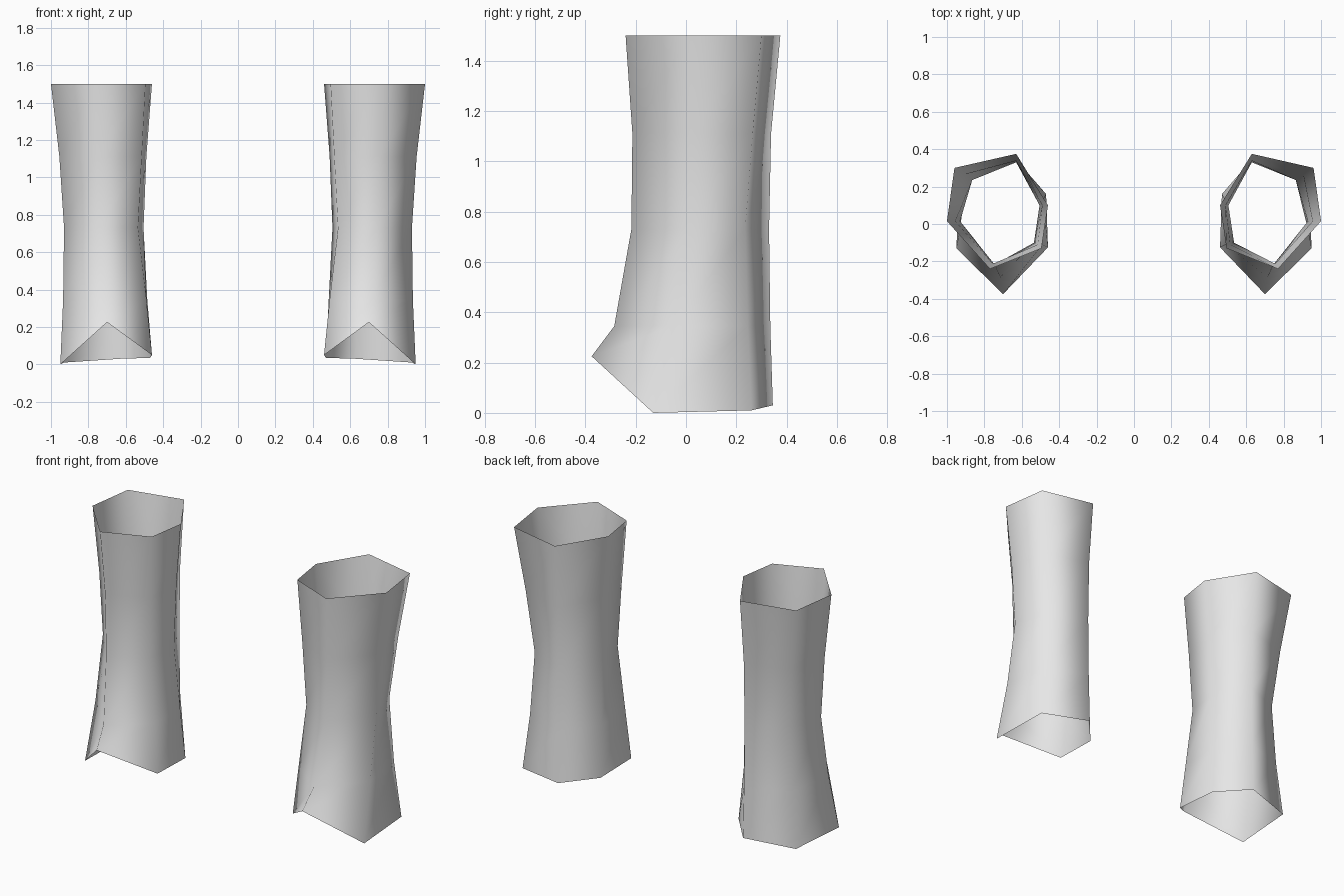
import bpy
import bmesh

cube = bpy.data.objects.get("Cube")
if cube:
    bpy.data.objects.remove(cube, do_unlink=True)

# Single plain grey
grey = bpy.data.materials.new("light_grey")
grey.use_nodes = True
colour = (0.8, 0.8, 0.8, 1.0)
grey.diffuse_color = colour
grey.node_tree.nodes["Principled BSDF"].inputs["Base Color"].default_value = colour

# Six-sided rings, bottom to top; each runs back, inner back, inner front,
# front, outer front, outer back
HEM = [(0.63, 0.345, 0.03), (0.47, 0.16, 0.035), (0.46, -0.125, 0.05),
       (0.70, -0.375, 0.225), (0.95, -0.13, 0.0), (0.93, 0.26, 0.01)]


def level(z, *points):
    return [(x, y, z) for x, y in points]


RINGS = [
    HEM,
    level(0.345, (0.63, 0.335), (0.485, 0.13), (0.49, -0.11),
          (0.715, -0.285), (0.935, -0.05), (0.89, 0.245)),
    level(0.73, (0.63, 0.33), (0.505, 0.10), (0.535, -0.10),
          (0.745, -0.217), (0.93, 0.015), (0.865, 0.235)),
    level(1.11, (0.63, 0.338), (0.49, 0.10), (0.515, -0.11),
          (0.755, -0.213), (0.955, 0.015), (0.905, 0.265)),
    level(1.50, (0.63, 0.375), (0.46, 0.10), (0.495, -0.13),
          (0.77, -0.24), (1.0, 0.015), (0.96, 0.30)),
]


def make_leg(name, side):
    """Open tube lofted through the rings; side is +1 or -1 along x."""
    bm = bmesh.new()
    loops = [[bm.verts.new((side * x, y, z)) for x, y, z in ring] for ring in RINGS]
    for low, high in zip(loops, loops[1:]):
        for i in range(6):
            j = (i + 1) % 6
            quad = [low[i], low[j], high[j], high[i]]
            bm.faces.new(quad if side > 0 else quad[::-1]).smooth = True
    mesh = bpy.data.meshes.new(name)
    bm.to_mesh(mesh)
    bm.free()
    mesh.materials.append(grey)
    bpy.context.collection.objects.link(bpy.data.objects.new(name, mesh))


make_leg("left_leg_sleeve", 1)
make_leg("right_leg_sleeve", -1)
